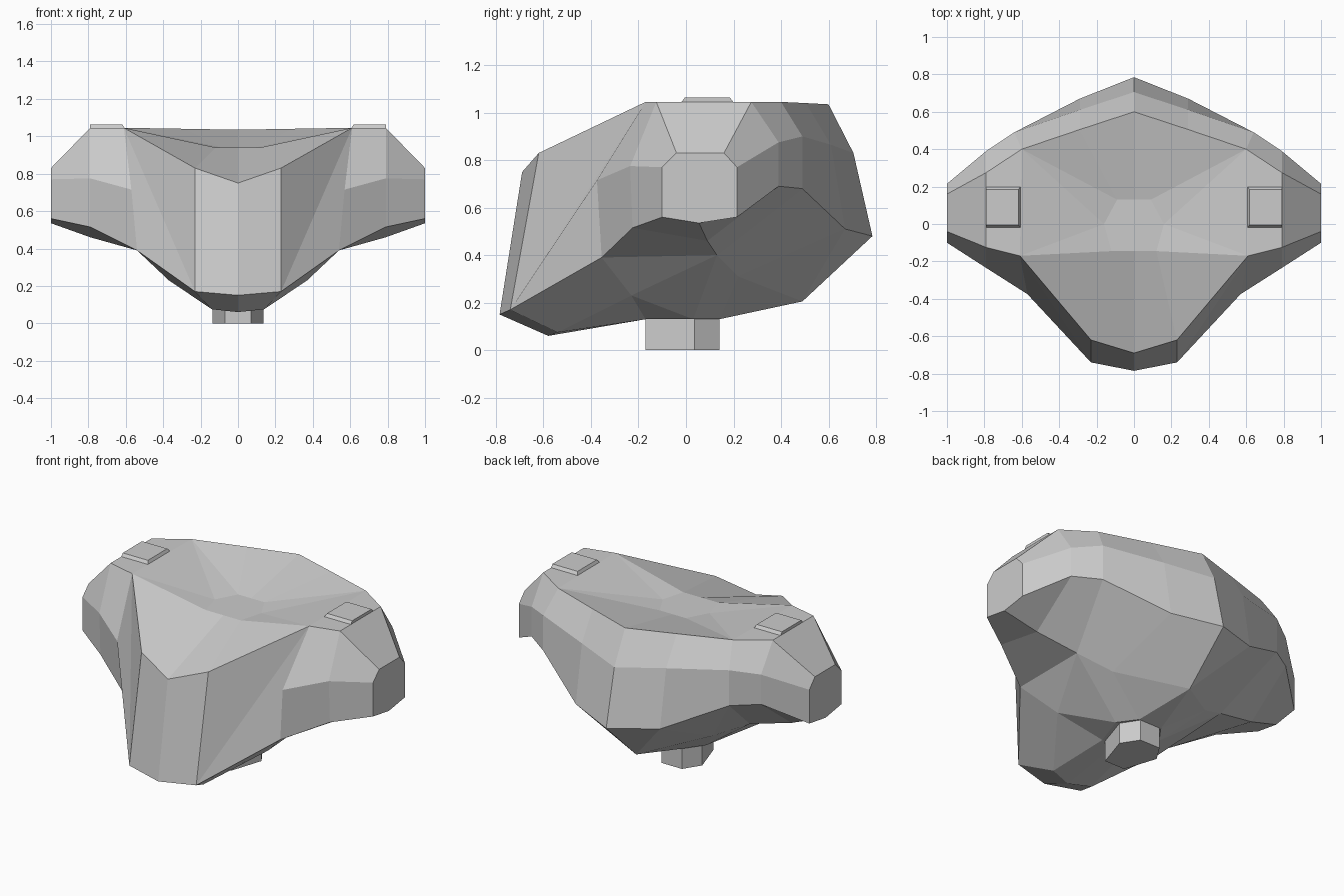
import bpy, bmesh

if "Cube" in bpy.data.objects:
    bpy.data.objects.remove(bpy.data.objects["Cube"])


def make(name, bm):
    bmesh.ops.remove_doubles(bm, verts=bm.verts, dist=0.0005)
    bmesh.ops.recalc_face_normals(bm, faces=bm.faces)
    me = bpy.data.meshes.new(name)
    bm.to_mesh(me)
    bm.free()
    ob = bpy.data.objects.new(name, me)
    bpy.context.collection.objects.link(ob)
    return ob


# Half-body outlines, running from the front centre round the arm to the back centre
T = [(0, -.69, .75), (.23, -.62, .83), (.61, -.17, 1.045), (.79, -.125, 1.045),
     (1, -.04, .83), (1, .16, .83), (.79, .275, 1.045), (.6, .4, 1.045),
     (.29, .505, 1.04), (0, .6, 1.035)]
M = [None, None, (.57, -.375, .715), (.79, -.235, .775), (1, -.1, .77),
     (1, .215, .77), (.79, .39, .875), (.64, .49, .9), (.29, .61, .865), (0, .705, .83)]
B = [(0, -.785, .15), (.23, -.74, .17), (.54, -.355, .39), (.79, -.225, .515),
     (1, -.1, .56), (1, .215, .56), (.79, .39, .69), (.64, .49, .68),
     (.29, .67, .51), (0, .785, .48)]
# Sunken middle of the top, and flat pad under the body
H = [(x, y, .94) for x, y in ((0, -.145), (.12, -.145), (.16, 0), (.09, .13), (0, .13))]
P = [(x, y, .13) for x, y in ((0, -.17), (.09, -.17), (.16, .03), (.08, .14), (0, .14))]
# Underside: arm keel (E), knuckles (K) and centre line (U)
E2, E3, E4 = (.53, .13, .4), (.79, .09, .46), (1, .055, .535)
K2, K7 = (.37, -.23, .23), (.34, .22, .31)
U0, U1, U9 = (0, -.58, .06), (.14, -.54, .075), (0, .49, .205)

faces = []
# Side walls: two bands round the arm and back
for i in (2, 3, 5, 6, 7, 8):
    faces += [(T[i], T[i + 1], M[i + 1], M[i]), (M[i], M[i + 1], B[i + 1], B[i])]
# Front wall and arm end
faces += [(T[0], T[1], B[1], B[0]), (T[1], T[2], B[1]), (T[2], M[2], B[2], B[1]),
          (T[4], T[5], M[5], B[5], E4, B[4], M[4])]
# Top
faces += [(H[0], H[1], T[1], T[0]), (H[1], T[2], T[1]), (H[1], H[2], T[2]),
          (H[2], T[7], T[2]), (T[2], T[7], T[6], T[3]), (T[3], T[6], T[5], T[4]),
          (H[2], H[3], T[7]), (H[3], T[8], T[7]), (H[3], H[4], T[9], T[8]), tuple(H)]
# Underside
faces += [(B[2], B[3], E3, E2), (B[3], B[4], E4, E3), (E4, B[5], B[6], E3),
          (E3, B[6], B[7], E2), (B[0], B[1], U1, U0), (B[1], B[2], K2, U1),
          (B[2], E2, K2), (E2, B[7], K7), (B[7], B[8], K7), (B[8], U9, K7),
          (B[8], B[9], U9), (U0, U1, P[1], P[0]), (U1, K2, P[1]), (K2, P[2], P[1]),
          (K2, E2, P[2]), (E2, K7, P[2]), (K7, P[3], P[2]), (K7, U9, P[3]),
          (U9, P[4], P[3]), tuple(P)]

# Body: both mirrored halves
bm = bmesh.new()
for s in (1, -1):
    for f in faces:
        bm.faces.new([bm.verts.new((s * x, y, z)) for x, y, z in f])
make("body", bm)

# Peg underneath
bm = bmesh.new()
outline = [(.07, -.17), (.137, .036), (.07, .14), (-.07, .14), (-.137, .036), (-.07, -.17)]
f = bm.faces.new([bm.verts.new((x, y, 0)) for x, y in outline])
g = bmesh.ops.extrude_face_region(bm, geom=[f], use_keep_orig=True)
for v in g["geom"]:
    if isinstance(v, bmesh.types.BMVert):
        v.co.z = .15
make("peg", bm)

# Small raised plates on the shoulders
for s, name in ((1, "right_plate"), (-1, "left_plate")):
    bm = bmesh.new()
    low = [bm.verts.new((s * x, y, 1.03)) for x, y in
           ((.6, -.03), (.79, -.03), (.79, .21), (.6, .21))]
    top = [bm.verts.new((s * x, y, 1.063)) for x, y in
           ((.617, -.005), (.79, -.005), (.79, .185), (.617, .185))]
    bm.faces.new(low)
    bm.faces.new(top)
    for i in range(4):
        j = (i + 1) % 4
        bm.faces.new((low[i], low[j], top[j], top[i]))
    make(name, bm)
